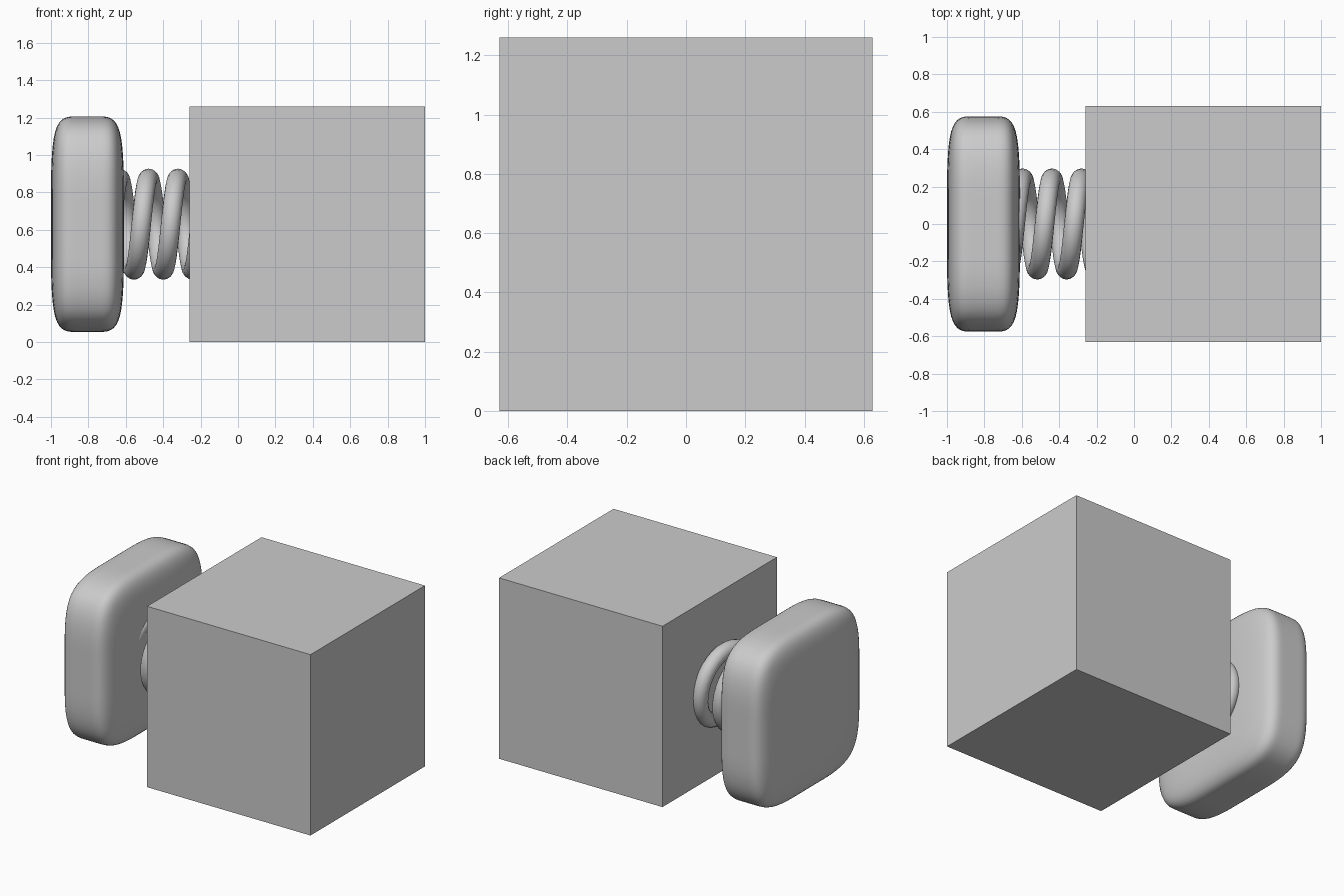
import bpy, bmesh, math
from mathutils import Vector

if "Cube" in bpy.data.objects:
    bpy.data.objects.remove(bpy.data.objects["Cube"])

AXIS_Z = 0.63


def finish(bm, name, location=(0, 0, 0), smooth=True):
    mesh = bpy.data.meshes.new(name)
    bmesh.ops.recalc_face_normals(bm, faces=bm.faces)
    for f in bm.faces:
        f.smooth = smooth
    bm.to_mesh(mesh)
    bm.free()
    obj = bpy.data.objects.new(name, mesh)
    obj.location = location
    bpy.context.collection.objects.link(obj)
    return obj


# Large square block
bm = bmesh.new()
bmesh.ops.create_cube(bm, size=1.26)
finish(bm, "block", (0.37, 0, AXIS_Z), smooth=False)

# Cushion-shaped pad: cube with support loops, subdivided
bm = bmesh.new()
bmesh.ops.create_cube(bm, size=2)
half = Vector((0.195, 0.576, 0.576))
loops = Vector((0.06, 0.09, 0.09))
for v in bm.verts:
    v.co = v.co * half
for axis in range(3):
    for side in (-1, 1):
        point, normal = Vector(), Vector()
        point[axis] = side * loops[axis]
        normal[axis] = 1
        bmesh.ops.bisect_plane(bm, geom=bm.verts[:] + bm.edges[:] + bm.faces[:],
                               plane_co=point, plane_no=normal)
pad = finish(bm, "pad", (-0.805, 0, AXIS_Z))
sub = pad.modifiers.new("round", 'SUBSURF')
sub.levels = sub.render_levels = 3

# Coil spring running from the pad into the block
COIL_R, WIRE_R, PITCH = 0.245, 0.052, 0.157
STEPS, SIDES = 32, 16
bm = bmesh.new()
rings = []
for i in range(int(-1.25 * STEPS), int(1.75 * STEPS) + 1):
    t = 2 * math.pi * i / STEPS
    radial = Vector((0, math.sin(t), math.cos(t)))
    tangent = Vector((PITCH / (2 * math.pi), COIL_R * math.cos(t), -COIL_R * math.sin(t))).normalized()
    side = tangent.cross(radial)
    centre = Vector((-0.478 + PITCH * i / STEPS, 0, 0)) + radial * COIL_R
    rings.append([bm.verts.new(centre + WIRE_R * (radial * math.cos(a) + side * math.sin(a)))
                  for a in (2 * math.pi * k / SIDES for k in range(SIDES))])
for r0, r1 in zip(rings, rings[1:]):
    for k in range(SIDES):
        n = (k + 1) % SIDES
        bm.faces.new((r0[k], r0[n], r1[n], r1[k]))
bm.faces.new(rings[0])
bm.faces.new(rings[-1])
finish(bm, "spring", (0, 0, AXIS_Z))
